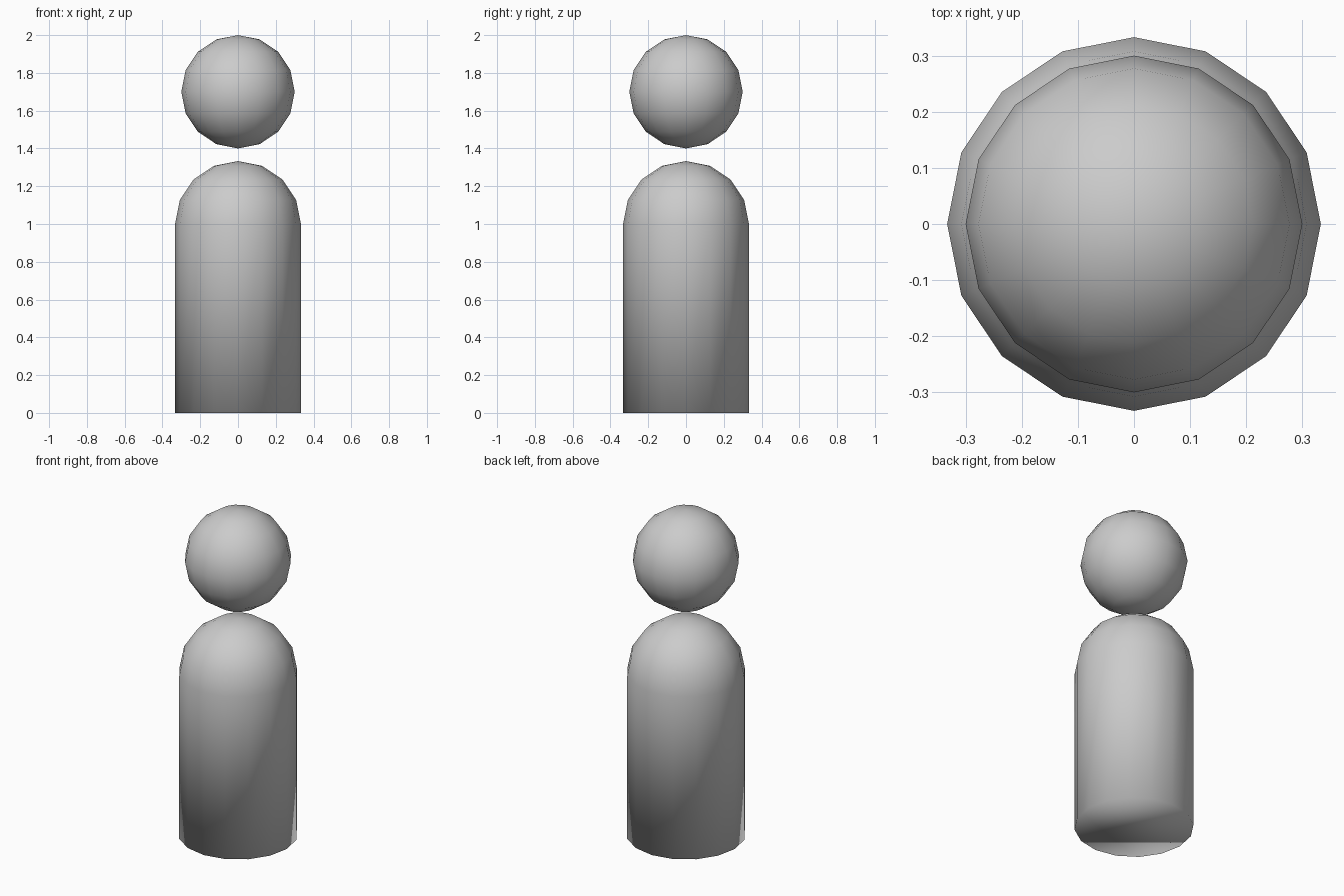
import bpy, bmesh
from math import pi, sin, cos

if "Cube" in bpy.data.objects:
    bpy.data.objects.remove(bpy.data.objects["Cube"])

SIDES = 16
R_BODY, H_BODY = 0.333, 1.0
R_HEAD, Z_HEAD = 0.30, 1.70


def finish(name, bm):
    """Turn a bmesh into a fully smooth-shaded object."""
    bmesh.ops.recalc_face_normals(bm, faces=bm.faces)
    for f in bm.faces:
        f.smooth = True
    mesh = bpy.data.meshes.new(name)
    bm.to_mesh(mesh)
    bm.free()
    obj = bpy.data.objects.new(name, mesh)
    bpy.context.collection.objects.link(obj)
    return obj


# Body: capped cylinder running into a four-step hemispherical dome
profile = [(R_BODY, 0.0)] + [
    (R_BODY * cos(i * pi / 8), H_BODY + R_BODY * sin(i * pi / 8)) for i in range(4)]
bm = bmesh.new()
rings = [[bm.verts.new((r * cos(2 * pi * k / SIDES), r * sin(2 * pi * k / SIDES), z))
          for k in range(SIDES)] for r, z in profile]
for low, high in zip(rings, rings[1:]):
    for k in range(SIDES):
        n = (k + 1) % SIDES
        bm.faces.new((low[k], low[n], high[n], high[k]))
tip = bm.verts.new((0, 0, H_BODY + R_BODY))
for k in range(SIDES):
    bm.faces.new((rings[-1][k], rings[-1][(k + 1) % SIDES], tip))
bm.faces.new(rings[0][::-1])
finish("body", bm)

# Head: low-poly sphere floating above the body
bm = bmesh.new()
bmesh.ops.create_uvsphere(bm, u_segments=SIDES, v_segments=8, radius=R_HEAD)
head = finish("head", bm)
head.location.z = Z_HEAD
